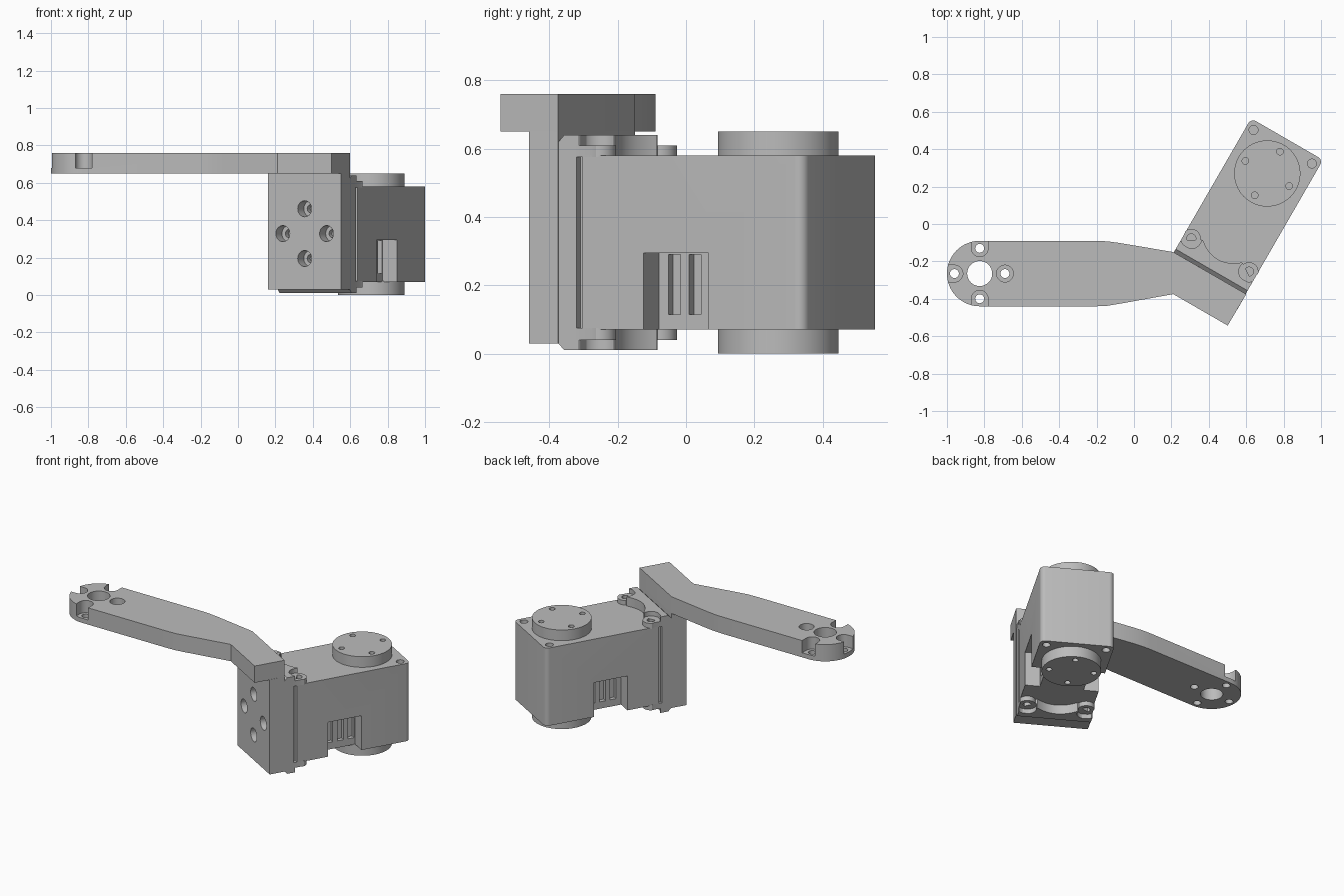
import bpy, bmesh, math
from mathutils import Matrix

if "Cube" in bpy.data.objects:
    bpy.data.objects.remove(bpy.data.objects["Cube"])

grey = bpy.data.materials.new("plain grey")
grey.diffuse_color = (0.5, 0.5, 0.5, 1)
grey.use_nodes = True
grey.node_tree.nodes["Principled BSDF"].inputs["Base Color"].default_value = grey.diffuse_color

# Motor frame: x = width, y = length, turned 30 degrees clockwise
WORLD = Matrix.Identity(4)
MOTOR = Matrix.Translation((0.405, -0.2625, 0)) @ Matrix.Rotation(math.radians(-30), 4, 'Z')
MID = 0.325          # mid height of the motor


def prism(name, pts, a, b, axis='z', frame=WORLD):
    """Extrude an outline from a to b along an axis."""
    place = {'z': lambda p, t: (p[0], p[1], t),
             'y': lambda p, t: (p[0], t, p[1]),
             'x': lambda p, t: (t, p[0], p[1])}[axis]
    bm = bmesh.new()
    lo = [bm.verts.new(place(p, a)) for p in pts]
    hi = [bm.verts.new(place(p, b)) for p in pts]
    n = len(pts)
    bm.faces.new(lo)
    bm.faces.new(hi)
    for i in range(n):
        bm.faces.new((lo[i], lo[(i + 1) % n], hi[(i + 1) % n], hi[i]))
    bmesh.ops.recalc_face_normals(bm, faces=bm.faces)
    bm.transform(frame)
    me = bpy.data.meshes.new(name)
    bm.to_mesh(me)
    bm.free()
    me.materials.append(grey)
    ob = bpy.data.objects.new(name, me)
    bpy.context.collection.objects.link(ob)
    return ob


def arc(cx, cy, r, a0=0, a1=360, n=32):
    full = a1 - a0 == 360
    steps = n if full else n + 1
    return [(cx + r * math.cos(math.radians(a0 + (a1 - a0) * i / n)),
             cy + r * math.sin(math.radians(a0 + (a1 - a0) * i / n))) for i in range(steps)]


def rect(x0, x1, y0, y1):
    return [(x0, y0), (x1, y0), (x1, y1), (x0, y1)]


def combine(ob, others, op='DIFFERENCE'):
    """Apply booleans and remove the helper solids."""
    for c in others:
        c.hide_render = True
        m = ob.modifiers.new("bool", 'BOOLEAN')
        m.operation, m.object, m.solver = op, c, 'EXACT'
    dg = bpy.context.evaluated_depsgraph_get()
    me = bpy.data.meshes.new_from_object(ob.evaluated_get(dg))
    ob.modifiers.clear()
    ob.data = me
    for c in others:
        bpy.data.objects.remove(c)
    return ob


# Arm with rounded end, slight waist and angled head
X, Y = -0.825, -0.265
outline = arc(X, Y, 0.175, 90, 270, 32)
outline += [(-0.2, -0.44), (-0.14, -0.437), (-0.08, -0.427), (0.21, -0.375),
            (0.501, -0.543), (0.6, -0.375), (0.21, -0.15),
            (-0.08, -0.101), (-0.14, -0.093), (-0.2, -0.09)]
arm = prism("arm", outline, 0.65, 0.76)
cuts = [prism("cutter", arc(X, Y, 0.067), 0.6, 0.8)]
for k in range(4):
    a = k * math.pi / 2
    spot = Matrix.Translation((X, Y, 0)) @ Matrix.Rotation(a, 4, 'Z')
    cuts.append(prism("cutter", arc(0.135, 0, 0.024, n=20), 0.6, 0.7, frame=spot))
    bore = arc(0.135, 0, 0.045)
    if k:            # counterbores open to the rim, except on the arm side
        bore = arc(0.135, 0, 0.045, 90, 270, 18) + [(0.22, -0.045), (0.22, 0.045)]
    cuts.append(prism("cutter", bore, 0.68, 0.8, frame=spot))
combine(arm, cuts)

# Upright mounting plate with four counterbored screw holes
plate = prism("mounting_plate", rect(-0.225, 0.225, -0.097, 0), 0.03, 0.652, frame=MOTOR)
cuts = []
for k in range(4):
    u = 0.135 * math.cos(k * math.pi / 2)
    z = 0.328 + 0.133 * math.sin(k * math.pi / 2)
    cuts.append(prism("cutter", arc(u, z, 0.022, n=20), -0.2, 0.005, 'y', MOTOR))
    cuts.append(prism("cutter", arc(u, z, 0.043), -0.2, -0.032, 'y', MOTOR))
combine(plate, cuts)

# Bracket back plate with chamfered front edges
prism("bracket_plate", [(0, 0.03), (0.02, 0.01), (0.06, 0.01), (0.06, 0.64), (0.02, 0.64), (0, 0.62)],
      -0.222, 0.222, 'x', MOTOR)

# Bracket flanges and screw ears, above and below
HU, HV = 0.178, 0.112
curve = [(0.12 - 0.24 * i / 20, 0.085 + 0.05 * (1 - i / 10) ** 2) for i in range(21)]
flange_outline = [(-0.222, 0.05), (0.222, 0.05), (0.222, 0.07), (0.135, 0.13)] + curve \
    + [(-0.135, 0.13), (-0.222, 0.07)]


def span(z0, z1, side):
    return sorted((MID + side * z0, MID + side * z1))


for side, word in ((1, "top"), (-1, "bottom")):
    upper = prism(word + "_flange", flange_outline, *span(0.284, 0.315, side), frame=MOTOR)
    combine(upper, [prism("cutter", arc(s * HU, HV, 0.055), *span(0.2, 0.4, side), frame=MOTOR)
                    for s in (-1, 1)])
    for s in (-1, 1):
        pad = [(HU - 0.05, 0.05), (0.222, 0.05), (0.222, HV)] + arc(HU, HV, 0.05, 20, 180, 18)
        ear = prism(word + "_screw_ear", [(s * p[0], p[1]) for p in pad],
                    *span(0.25, 0.285, side), frame=MOTOR)
        combine(ear, [prism("cutter", arc(s * HU, HV, 0.024, n=20),
                            *span(0.2, 0.4, side), frame=MOTOR)])
    prism(word + "_flange_web", flange_outline, *span(0.25, 0.285, side), frame=MOTOR)

# Motor body with rounded far corners
body_outline = [(-0.222, 0.055), (0.222, 0.055)]
body_outline += arc(0.192, 0.797, 0.03, 0, 90, 6) + arc(-0.192, 0.797, 0.03, 90, 180, 6)
body = prism("motor_body", body_outline, 0.07, 0.58, frame=MOTOR)
cuts = []
for s in (-1, 1):
    def side_box(u0, u1, v0, v1, z0, z1):
        return prism("cutter", rect(*sorted((s * u0, s * u1)), v0, v1), z0, z1, frame=MOTOR)
    cuts.append(side_box(0.2, 0.3, 0.062, 0.082, 0.071, 0.579))     # narrow side groove
    cuts.append(side_box(0.132, 0.3, 0.288, 0.507, 0.0, 0.295))     # connector bay
    for k in range(3):                                              # connector slots
        v = 0.32 + 0.07 * k
        cuts.append(side_box(0.105, 0.14, v, v + 0.04, 0.115, 0.29))
    for z0, z1 in ((0.53, 0.6), (0.05, 0.12)):                      # corner screw holes
        cuts.append(prism("cutter", arc(s * 0.18, 0.78, 0.024, n=20), z0, z1, frame=MOTOR))
combine(body, cuts)

# Output discs above and below, each with four small holes
for side, word in ((1, "top"), (-1, "bottom")):
    disc = prism(word + "_disc", arc(0, 0.615, 0.177, n=64), *span(0.25, 0.325, side), frame=MOTOR)
    combine(disc, [prism("cutter", arc(0.135 * math.cos(a), 0.615 + 0.135 * math.sin(a), 0.018, n=16),
                         *span(0.275, 0.4, side), frame=MOTOR)
                   for a in (k * math.pi / 2 for k in range(4))])

# Smooth round walls, keep edges sharp
for ob in bpy.context.collection.objects:
    ob.select_set(True)
    bpy.context.view_layer.objects.active = ob
bpy.ops.object.shade_smooth_by_angle(angle=math.radians(25))
